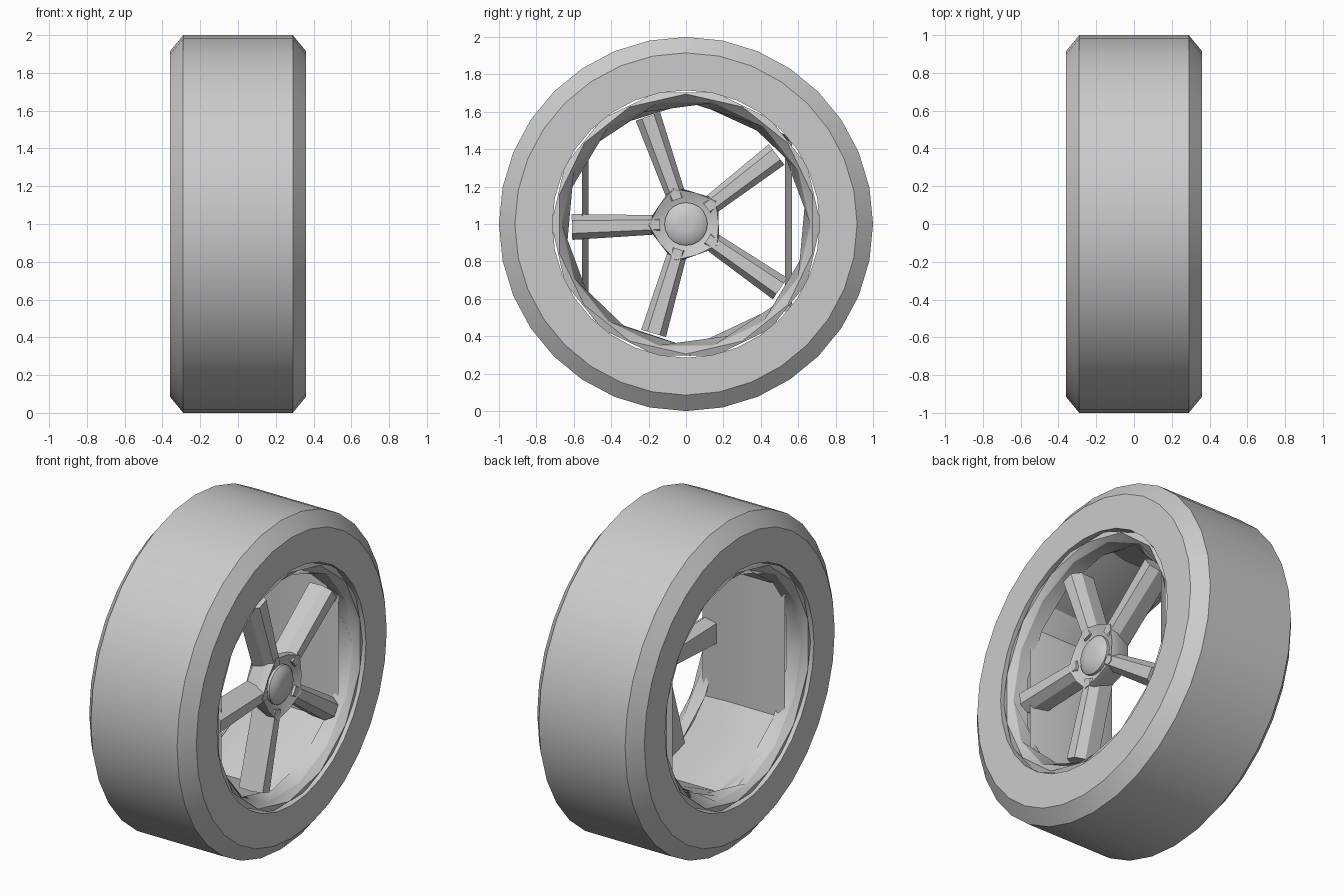
import bpy, bmesh, math
from math import cos, sin, pi, radians

if "Cube" in bpy.data.objects:
    bpy.data.objects.remove(bpy.data.objects["Cube"])


def finish(bm, name, angle=30):
    bmesh.ops.recalc_face_normals(bm, faces=bm.faces)
    me = bpy.data.meshes.new(name)
    bm.to_mesh(me)
    bm.free()
    ob = bpy.data.objects.new(name, me)
    bpy.context.collection.objects.link(ob)
    ob.location = (0, 0, 1)
    bpy.ops.object.select_all(action='DESELECT')
    ob.select_set(True)
    bpy.context.view_layer.objects.active = ob
    bpy.ops.object.shade_smooth_by_angle(angle=radians(angle))
    return ob


def loft(name, rings, closed=False, caps=False, angle=30):
    """Skin a list of equal-length point rings."""
    bm = bmesh.new()
    rows = [[bm.verts.new(p) for p in ring] for ring in rings]
    pairs = list(zip(rows, rows[1:]))
    if closed:
        pairs.append((rows[-1], rows[0]))
    n = len(rows[0])
    for a, b in pairs:
        for i in range(n):
            j = (i + 1) % n
            bm.faces.new((a[i], a[j], b[j], b[i]))
    if caps:
        bm.faces.new(rows[0])
        bm.faces.new(rows[-1])
    return finish(bm, name, angle)


def circle(x, r, n, twist=0.0):
    """Ring around the axle; twist is in segment steps."""
    return [(x, r * cos(2 * pi * (i + twist) / n), r * sin(2 * pi * (i + twist) / n))
            for i in range(n)]


# Tire with chamfered shoulders
tire = [(-.36, .715), (-.36, .915), (-.29, 1), (.29, 1), (.36, .915), (.36, .715)]
loft("tire", [circle(x, r, 32) for x, r in tire], closed=True)

# Faceted rim lips on both sides
lip = [(.26, .70, 0), (.335, .72, 0), (.345, .695, .5), (.31, .665, 0), (.23, .655, .5)]
for side, label in ((1, "outer"), (-1, "inner")):
    loft(label + "_rim_lip", [circle(side * x, r, 14, t) for x, r, t in lip], closed=True)

# Coarse barrel
outline = [(.04, .655), (-.43, .51), (-.52, .40), (-.52, -.40), (-.43, -.51),
           (.02, -.66), (.53, -.42), (.53, .43)]
loft("rim_barrel", [[(x, y * s, z * s) for y, z in outline]
                    for x, s in ((-.29, 1.03), (-.2, 1), (.1, 1), (.28, 1.07))], angle=25)

# Five tapered spokes with rounded fronts
section = [(-.055, .17), (-.06, .26), (-.03, .31), (.03, .31), (.06, .26), (.055, .17)]
for k in range(5):
    a = radians(37.5 + 72 * k)
    rings = []
    for r, s, dx in ((.14, .85, -.01), (.61, 1.15, 0)):
        rings.append([(x + dx, r * cos(a) - t * s * sin(a), r * sin(a) + t * s * cos(a))
                      for t, x in section])
    loft("spoke_%d" % (k + 1), rings, caps=True)

# Dished star-shaped hub
hub = []
for x, r_big, r_small in ((.16, .17, .14), (.26, .215, .175), (.305, .20, .175), (.27, .11, .11)):
    hub.append([(x, r * cos(a), r * sin(a))
                for i in range(10)
                for a, r in [(radians(1.5 + 36 * i), (r_small, r_big)[i % 2])]])
loft("hub", hub, caps=True)

# Rounded centre cap
cap = [(.22, .115), (.29, .115), (.31, .09), (.318, .04)]
loft("centre_cap", [circle(x, r, 20) for x, r in cap], caps=True, angle=50)
